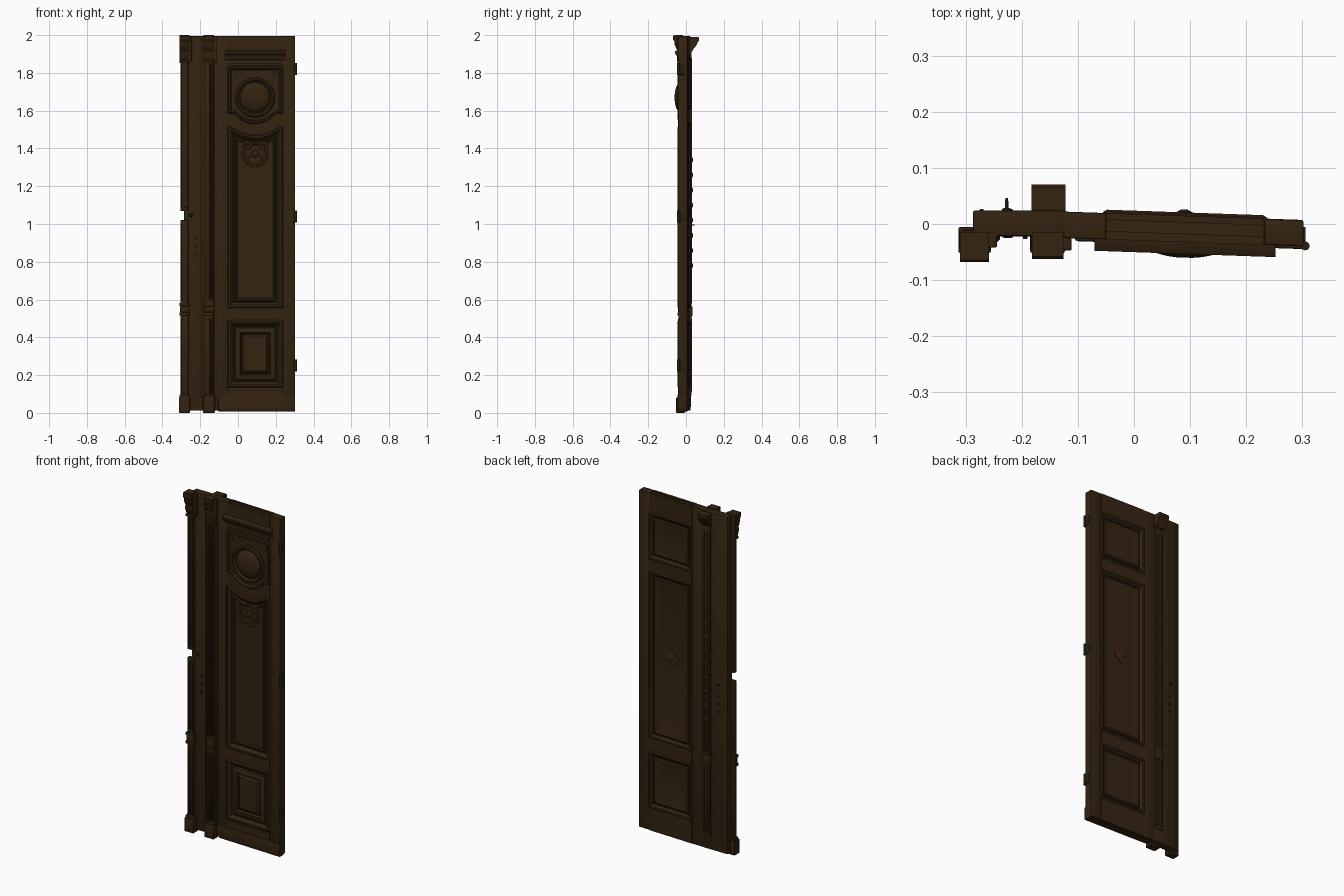
import bpy, bmesh, math

if "Cube" in bpy.data.objects:
    bpy.data.objects.remove(bpy.data.objects["Cube"])


def mat(name, rgb):
    m = bpy.data.materials.new(name)
    m.diffuse_color = (*rgb, 1)
    m.use_nodes = True
    m.node_tree.nodes["Principled BSDF"].inputs["Base Color"].default_value = m.diffuse_color
    return m


WOOD = mat("dark_brown_wood", (0.034, 0.017, 0.0055))
DARK = mat("shadowed_groove_wood", (0.017, 0.0085, 0.003))
IRON = mat("dark_bronze", (0.024, 0.013, 0.005))


def lean(x):
    # the leaf hangs slightly open, pivoting by the pilaster
    return -0.035 * max(0, x + 0.12)


def finish(name, bm, m=WOOD, leaf=False, extra=None):
    bmesh.ops.recalc_face_normals(bm, faces=bm.faces[:])
    if leaf:
        for v in bm.verts:
            v.co.y += lean(v.co.x)
    me = bpy.data.meshes.new(name)
    bm.to_mesh(me)
    bm.free()
    me.materials.append(m)
    if extra:
        me.materials.append(extra)
    ob = bpy.data.objects.new(name, me)
    bpy.context.collection.objects.link(ob)
    return ob


def box(name, x0, x1, y0, y1, z0, z1, bev=0.0, m=WOOD, leaf=False):
    bm = bmesh.new()
    bmesh.ops.create_cube(bm, size=1)
    for v in bm.verts:
        v.co.x = x1 if v.co.x > 0 else x0
        v.co.y = y1 if v.co.y > 0 else y0
        v.co.z = z1 if v.co.z > 0 else z0
    if bev:
        bmesh.ops.bevel(bm, geom=bm.edges[:], offset=bev, segments=2, affect='EDGES', profile=0.5)
    return finish(name, bm, m, leaf)


def loft(name, rings, m=WOOD, leaf=False, dark=()):
    """Closed solid through equal-length point rings; segments listed in dark get the groove colour."""
    bm = bmesh.new()
    vs = [[bm.verts.new(p) for p in r] for r in rings]
    n = len(vs[0])
    bm.faces.new(vs[0])
    bm.faces.new(vs[-1])
    for k in range(len(vs) - 1):
        for i in range(n):
            j = (i + 1) % n
            f = bm.faces.new((vs[k][i], vs[k][j], vs[k + 1][j], vs[k + 1][i]))
            f.material_index = 1 if k in dark else 0
    return finish(name, bm, m, leaf, DARK)


def extrude_x(name, prof, x0, x1, leaf=False):
    return loft(name, [[(x, y, z) for y, z in prof] for x in (x0, x1)], leaf=leaf)


def lathe(name, x, z, prof, side, m=WOOD, leaf=False, n=40):
    """Round boss facing along y, prof = (radius, distance out)."""
    return loft(name, [[(x + r * math.cos(2 * math.pi * i / n), side * d,
                         z + r * math.sin(2 * math.pi * i / n)) for i in range(n)]
                       for r, d in prof], m, leaf)


PX0, PX1, CX = -0.05, 0.232, 0.09
N = 28


def flat(z):
    return lambda x: z


def mid_top(x):
    return 1.465 + 0.045 * min(1, (abs(x - CX) / 0.125) ** 2)


def round_bottom(x):
    return min(1.59, 1.67 - math.sqrt(max(0, 0.135 ** 2 - (x - CX) ** 2)))


def outline(x0, x1, bot, top, y, d=0.0):
    xs = [x0 + d + (x1 - x0 - 2 * d) * i / N for i in range(N + 1)]
    return ([(x, y, bot(x) + d) for x in xs] + [(x, y, top(x) - d) for x in reversed(xs)])


def panel(name, side, bot, top, steps, dark=(), x0=PX0, x1=PX1):
    loft(name, [outline(x0, x1, bot, top, side * h, d) for d, h in steps], leaf=True, dark=dark)


# Leaf: thin core, stiles, and rails on both faces
box("leaf_core", -0.12, 0.295, -0.014, 0.012, 0.012, 1.99, leaf=True)
box("leaf_stile_hinge_side", PX1, 0.302, -0.025, 0.022, 0.012, 1.995, 0.004, leaf=True)
box("leaf_stile_inner", -0.125, PX0, -0.025, 0.022, 0.012, 1.995, 0.003, leaf=True)
openings = [(flat(0.14), flat(0.485)), (flat(0.56), mid_top), (round_bottom, flat(1.83))]
back_open = [(flat(0.15), flat(0.475)), (flat(0.56), flat(1.535)), (flat(1.61), flat(1.88))]
for nm, side, depth, ops in (("front", -1, 0.025, openings), ("back", 1, 0.022, back_open)):
    lows = [flat(0.012)] + [o[1] for o in ops]
    highs = [o[0] for o in ops] + [flat(1.995)]
    for i, (lo, hi) in enumerate(zip(lows, highs)):
        loft(f"{nm}_rail_{i}", [outline(PX0, PX1, lo, hi, side * h) for h in (0.01, depth)], leaf=True)

# Front panels: raised bolection mouldings around sunk fields
mould = [(-0.006, 0.012), (-0.006, 0.027), (0.0, 0.034), (0.01, 0.034), (0.018, 0.026),
         (0.024, 0.018), (0.031, 0.018), (0.036, 0.024), (0.042, 0.024)]
panel("front_middle_panel", -1, *openings[1], mould + [(0.048, 0.018)], (5,))
panel("front_lower_panel", -1, *openings[0],
      mould + [(0.052, 0.03), (0.06, 0.03), (0.066, 0.018), (0.072, 0.018), (0.082, 0.028)], (5, 11))
panel("front_upper_panel", -1, *openings[2],
      [(-0.005, 0.012), (-0.005, 0.027), (0.0, 0.034), (0.008, 0.034), (0.014, 0.021), (0.018, 0.021)], (4,))

# Back panels
back_m = [(-0.005, 0.01), (-0.005, 0.024), (0.002, 0.028), (0.01, 0.026), (0.02, 0.014),
          (0.027, 0.014), (0.033, 0.02), (0.042, 0.02), (0.062, 0.016)]
for nm, o in zip(("lower", "middle", "upper"), back_open):
    panel(f"back_{nm}_panel", 1, *o, back_m, (4,))

# Back diamond ornament
for r, d in ((0.055, 0.02), (0.032, 0.024)):
    lathe("back_diamond", CX, 1.06, [(r, 0.012), (r, d), (r - 0.014, d + 0.004)], 1, leaf=True, n=4)
lathe("back_diamond_boss", CX, 1.06, [(0.014, 0.02), (0.013, 0.029), (0.006, 0.033)], 1, leaf=True, n=16)

# Cornice over the upper panel
extrude_x("cornice", [(-0.02, 1.865), (-0.029, 1.87), (-0.031, 1.885), (-0.04, 1.895),
                      (-0.046, 1.902), (-0.046, 1.914), (-0.03, 1.922), (-0.02, 1.922)], -0.07, 0.252, True)
box("cornice_lower_bar", -0.045, 0.228, -0.036, -0.02, 1.838, 1.852, 0.003, leaf=True)
box("base_board", -0.105, 0.303, -0.03, 0.01, 0.008, 0.085, 0.004, leaf=True)
box("base_board_cap", -0.06, 0.238, -0.03, 0.0, 0.118, 0.13, 0.003, leaf=True)

# Domed medallion with ring and side ears
lathe("medallion_ring", CX, 1.67, [(0.106, 0.014), (0.106, 0.028), (0.1, 0.035), (0.092, 0.035), (0.084, 0.024)], -1, leaf=True)
dome = [(0.08 * math.cos(a), 0.022 + 0.031 * math.sin(a)) for a in [math.pi / 2 * i / 9 for i in range(9)]]
lathe("medallion_dome", CX, 1.67, [(0.08, 0.014)] + dome, -1, leaf=True)
for s in (-1, 1):
    for z in (1.6, 1.795):
        lathe("corner_stud", CX + s * 0.112, z, [(0.012, 0.015), (0.011, 0.026), (0.005, 0.03)], -1, leaf=True, n=14)


# Carved crest: two mirrored scrolls joined in a U
def tube(name, pts, r):
    cu = bpy.data.curves.new(name, 'CURVE')
    cu.dimensions = '3D'
    cu.bevel_depth, cu.bevel_resolution, cu.use_fill_caps = r, 2, True
    sp = cu.splines.new('POLY')
    sp.points.add(len(pts) - 1)
    for p, (x, z) in zip(sp.points, pts):
        p.co = (x, -0.02 + lean(x), z, 1)
    cu.materials.append(WOOD)
    bpy.context.collection.objects.link(bpy.data.objects.new(name, cu))


def arc(cx, cz, r, a0, a1, n=16, shrink=0.0):
    return [(cx + r * (1 - shrink * i / n) * math.cos(math.radians(a0 + (a1 - a0) * i / n)),
             cz + r * (1 - shrink * i / n) * math.sin(math.radians(a0 + (a1 - a0) * i / n))) for i in range(n + 1)]


for s in (-1, 1):
    half = arc(0, 1.37, 0.062, -90, 25) + arc(0.04, 1.412, 0.022, 0, 420, 24, 0.75)
    tube("crest_scroll", [(CX + s * x, z) for x, z in half], 0.007)
    tube("crest_leaf", [(CX + s * x, z) for x, z in arc(0.02, 1.345, 0.026, -100, 120, 12, 0.5)], 0.006)
lathe("crest_boss", CX, 1.372, [(0.02, 0.016), (0.017, 0.025), (0.008, 0.029)], -1, leaf=True, n=20)

# Lock stile, fixed part at the left
box("lock_stile", -0.287, -0.12, -0.022, 0.024, 0.012, 1.995, 0.004)
box("back_stile_bead", -0.275, -0.268, 0.02, 0.027, 0.03, 1.97, 0.002)


# Front pilasters: shaft with reeds, band, base and bracket capital
def capital(name, x0, x1, d):
    extrude_x(name, [(-0.015, 2.0), (-d + 0.004, 2.0), (-d, 1.995), (-d, 1.975), (-d + 0.006, 1.968),
                     (-d + 0.008, 1.95), (-d + 0.016, 1.93), (-d + 0.024, 1.918), (-d + 0.018, 1.91),
                     (-d + 0.02, 1.896), (-0.04, 1.875), (-0.032, 1.862), (-0.015, 1.862)], x0, x1)


for nm, x0, x1, cap, spans in (
        ("meeting_edge", -0.31, -0.258, 0.068, ((0.58, 1.02), (1.068, 1.87))),
        ("pilaster", -0.182, -0.126, 0.062, ((0.58, 1.87),))):
    capital(nm + "_capital", x0, x1, cap)
    box(nm + "_capital_neck", x0 - 0.001, x1 + 0.001, -0.046, -0.01, 1.852, 1.866, 0.003)
    for a, b in ((0.08, 0.52),) + spans:
        box(nm + "_shaft", x0 + 0.005, x1 - 0.005, -0.036, -0.012, a, b, 0.003)
        for k in range(3):
            xc = x0 + 0.014 + k * (x1 - x0 - 0.028) / 2
            box(nm + "_reed", xc - 0.0045, xc + 0.0045, -0.042, -0.03, a + 0.02, b - 0.02, 0.003)
    for z0, z1, o in ((0.515, 0.532, 0.001), (0.532, 0.565, -0.003), (0.565, 0.582, 0.001)):
        box(nm + "_band", x0 - o, x1 + o, -0.045 - o, -0.012, z0, z1, 0.004)
    box(nm + "_base", x0 - 0.003, x1 + 0.003, -0.052, -0.005, 0.0, 0.082, 0.004)
    box(nm + "_base_cap", x0, x1, -0.046, -0.01, 0.08, 0.097, 0.004)
box("meeting_edge_ledge", -0.262, -0.244, -0.042, -0.015, 1.86, 1.995, 0.003)
box("pilaster_side_trim", -0.128, -0.111, -0.034, -0.015, 0.085, 1.86, 0.003)
box("pilaster_side_cap", -0.128, -0.111, -0.047, -0.015, 1.86, 1.99, 0.003)
box("pilaster_side_bead", -0.198, -0.19, -0.027, -0.015, 0.085, 1.99, 0.002, DARK)

# Back pilaster with flutes, carved drop and projecting capital
box("back_pilaster_shaft", -0.178, -0.125, 0.015, 0.029, 0.09, 1.93, 0.003)
extrude_x("back_pilaster_capital", [(0.015, 1.99), (0.066, 1.99), (0.07, 1.985), (0.07, 1.97), (0.062, 1.962),
                                    (0.055, 1.945), (0.042, 1.93), (0.034, 1.915), (0.015, 1.91)], -0.183, -0.122)
for a, b in ((0.11, 0.5), (0.58, 1.88)):
    for xc in (-0.168, -0.1515, -0.135):
        box("back_reed", xc - 0.005, xc + 0.005, 0.024, 0.033, a, b, 0.003)
box("back_band", -0.181, -0.122, 0.015, 0.034, 0.51, 0.565, 0.005)
for i in range(8):
    lathe("back_carved_drop", -0.1515, 0.78 + i * 0.08, [(0.015, 0.026), (0.013, 0.034), (0.006, 0.037)], 1, n=12)

# Lock fittings: keyholes on both faces, small handle stub
for z in (0.925, 0.88, 0.835):
    for s, d in ((-1, 0.022), (1, 0.024)):
        lathe("keyhole", -0.225, z, [(0.01, d - 0.004), (0.009, d + 0.002), (0.005, d + 0.003)], s, DARK, n=16)
lathe("back_latch_pin", -0.227, 0.995, [(0.009, 0.02), (0.008, 0.027), (0.003, 0.029), (0.003, 0.04), (0.002, 0.046)], 1, IRON, n=12)
lathe("front_latch_knob", -0.25, 1.048, [(0.012, 0.018), (0.011, 0.027), (0.006, 0.032)], -1, IRON, n=16)

# Hinges along the right edge
for zc in (1.82, 1.04, 0.25):
    ring = [(0.305 + 0.008 * math.cos(math.pi * i / 6), -0.039 + 0.008 * math.sin(math.pi * i / 6)) for i in range(12)]
    loft("hinge_barrel", [[(x, y, z) for x, y in ring] for z in (zc - 0.032, zc + 0.032)], IRON)
    box("hinge_leaf", 0.298, 0.306, -0.04, -0.005, zc - 0.03, zc + 0.03, 0.001, IRON)

# Smooth the mouldings, keep edges crisp
meshes = [o for o in bpy.data.objects if o.type == 'MESH']
for o in meshes:
    o.select_set(True)
bpy.context.view_layer.objects.active = meshes[0]
bpy.ops.object.shade_smooth_by_angle(angle=math.radians(35))
